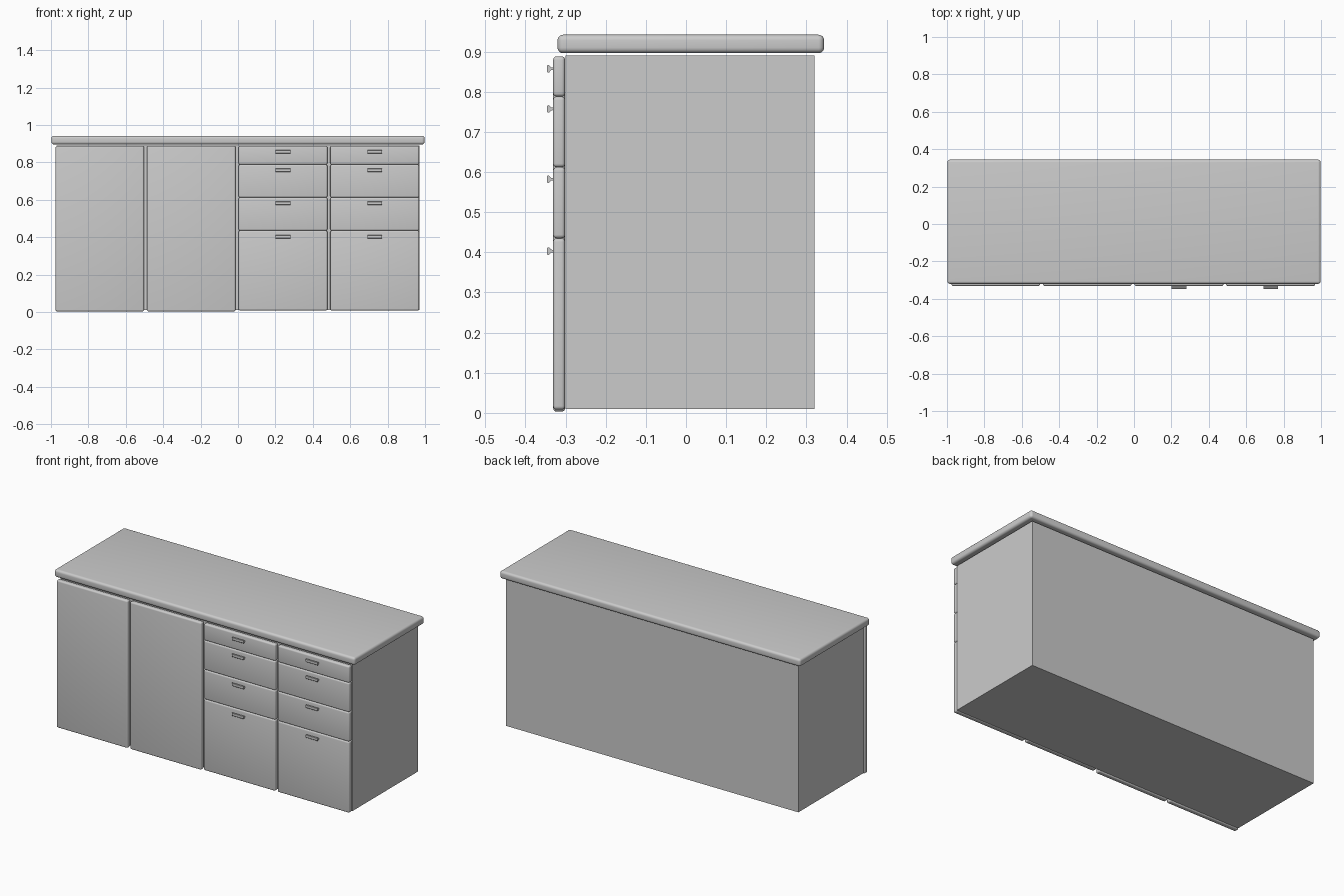
import bpy, bmesh, math

if "Cube" in bpy.data.objects:
    bpy.data.objects.remove(bpy.data.objects["Cube"])


def finish(name, bm, bevel=0.0, segments=4):
    bmesh.ops.recalc_face_normals(bm, faces=bm.faces)
    mesh = bpy.data.meshes.new(name)
    bm.to_mesh(mesh)
    bm.free()
    ob = bpy.data.objects.new(name, mesh)
    bpy.context.collection.objects.link(ob)
    if bevel:
        mod = ob.modifiers.new("rounding", 'BEVEL')
        mod.width, mod.segments = bevel, segments
    bpy.ops.object.select_all(action='DESELECT')
    bpy.context.view_layer.objects.active = ob
    ob.select_set(True)
    if bevel:
        bpy.ops.object.modifier_apply(modifier="rounding")
        bpy.ops.object.shade_smooth_by_angle(angle=math.radians(35))
    return ob


def box(name, x, y, z, bevel=0.0, segments=4):
    """Box spanning the given (min, max) ranges."""
    bm = bmesh.new()
    bmesh.ops.create_cube(bm, size=1)
    for v in bm.verts:
        for i, (lo, hi) in enumerate((x, y, z)):
            v.co[i] = lo if v.co[i] < 0 else hi
    return finish(name, bm, bevel, segments)


def handle(name, x, z):
    """Flared pull: side profile extruded along x."""
    half = [(-0.330, 0.003), (-0.336, 0.0035), (-0.341, 0.009), (-0.344, 0.0095), (-0.3465, 0.007)]
    profile = half + [(y, -h) for y, h in reversed(half)]
    bm = bmesh.new()
    face = bm.faces.new([bm.verts.new((x - 0.039, y, z + h)) for y, h in profile])
    ext = bmesh.ops.extrude_face_region(bm, geom=[face])
    verts = [g for g in ext["geom"] if isinstance(g, bmesh.types.BMVert)]
    bmesh.ops.translate(bm, verts=verts, vec=(0.078, 0, 0))
    return finish(name, bm)


# Carcass and worktop
box("cabinet_body", (-0.97, 0.97), (-0.30, 0.32), (0.01, 0.89))
box("worktop", (-0.998, 0.998), (-0.32, 0.344), (0.896, 0.942), 0.014, 5)

FRONT = (-0.331, -0.301)

# Two plain doors on the left
for i, x in enumerate([(-0.975, -0.502), (-0.487, -0.013)]):
    box(f"door_{i + 1}", x, FRONT, (0.003, 0.888), 0.009)

# Two stacks of four drawers on the right, each with a pull
levels = [(0.008, 0.435), (0.435, 0.612), (0.612, 0.788), (0.788, 0.888)]
pulls = [0.403, 0.582, 0.757, 0.857]
for c, x in enumerate([(0.003, 0.478), (0.493, 0.969)]):
    for r, z in enumerate(levels):
        box(f"drawer_{c + 1}_{r + 1}", x, FRONT, z, 0.009)
        handle(f"handle_{c + 1}_{r + 1}", sum(x) / 2, pulls[r])
